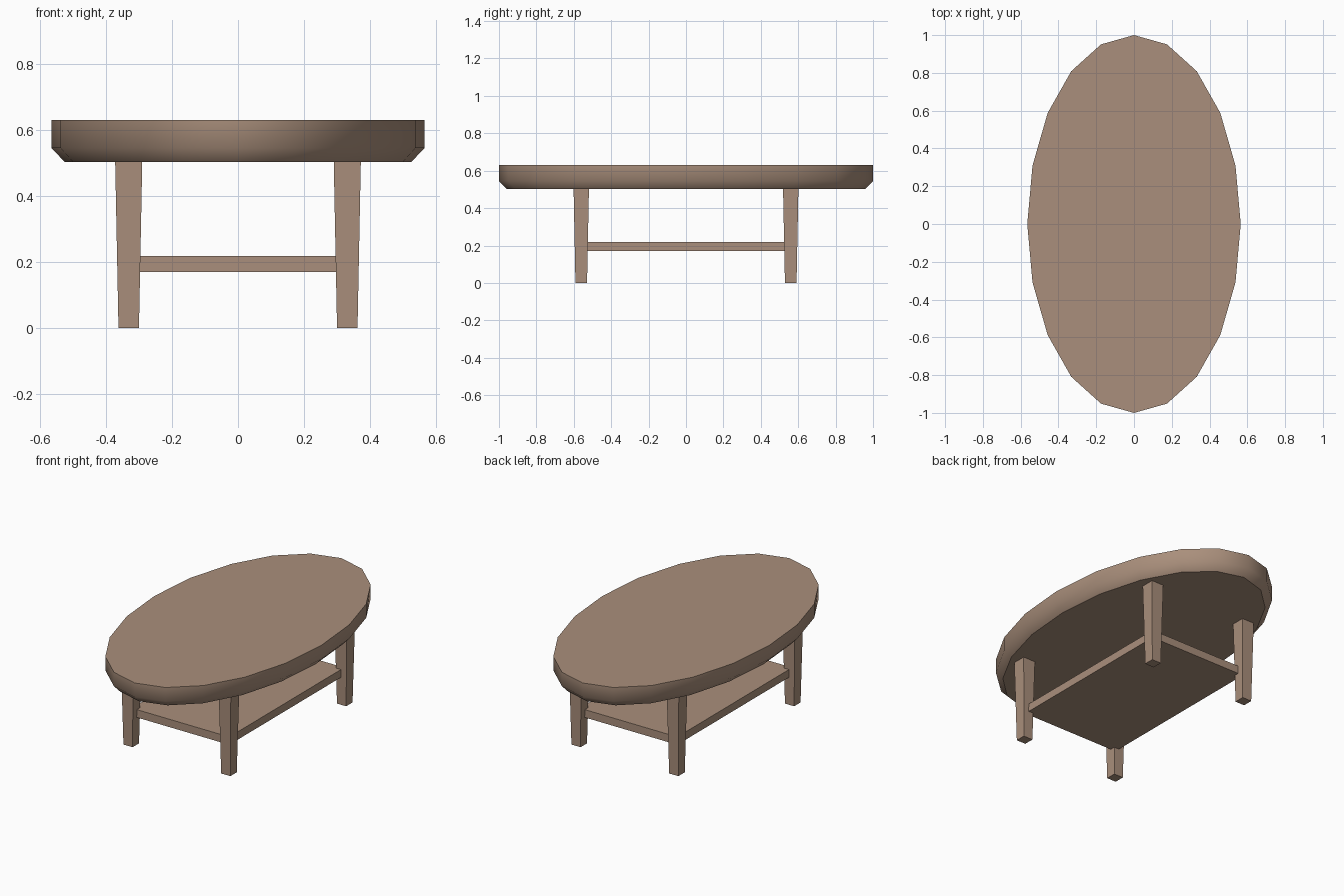
import bpy
import bmesh
from math import cos, sin, pi

cube = bpy.data.objects.get("Cube")
if cube:
    bpy.data.objects.remove(cube, do_unlink=True)

# Single wood colour
wood = bpy.data.materials.new("light_brown_wood")
wood.use_nodes = True
wood.diffuse_color = (0.40, 0.275, 0.20, 1)
wood.node_tree.nodes["Principled BSDF"].inputs["Base Color"].default_value = wood.diffuse_color


def loft(name, rings, smooth_sides=False):
    """Skin a stack of matching rings, bottom to top, and cap both ends."""
    bm = bmesh.new()
    loops = [[bm.verts.new(p) for p in ring] for ring in rings]
    caps = [bm.faces.new(loops[0][::-1]), bm.faces.new(loops[-1])]
    n = len(loops[0])
    for low, high in zip(loops, loops[1:]):
        for i in range(n):
            j = (i + 1) % n
            face = bm.faces.new((low[i], low[j], high[j], high[i]))
            face.smooth = smooth_sides
    # Keep the rims crisp
    for cap in caps:
        for edge in cap.edges:
            edge.smooth = False
    mesh = bpy.data.meshes.new(name)
    bm.to_mesh(mesh)
    bm.free()
    mesh.materials.append(wood)
    obj = bpy.data.objects.new(name, mesh)
    bpy.context.collection.objects.link(obj)
    return obj


def ellipse(rx, ry, z, sides=20):
    return [(rx * cos(2 * pi * i / sides), ry * sin(2 * pi * i / sides), z)
            for i in range(sides)]


def rectangle(x, y, hx, hy, z):
    return [(x + sx * hx, y + sy * hy, z)
            for sx, sy in ((-1, -1), (1, -1), (1, 1), (-1, 1))]


# Oval top with a chamfered underside
loft("table_top", [ellipse(0.525, 0.96, 0.503),
                   ellipse(0.565, 1.0, 0.545),
                   ellipse(0.565, 1.0, 0.63)], smooth_sides=True)

# Four tapered legs
for y_name, sy in (("front", -1), ("back", 1)):
    for x_name, sx in (("left", 1), ("right", -1)):
        x, y = sx * 0.331, sy * 0.56
        loft(f"{y_name}_{x_name}_leg", [rectangle(x, y, 0.031, 0.031, 0),
                                        rectangle(x, y, 0.041, 0.041, 0.503)])

# Lower shelf, let into the legs
loft("lower_shelf", [rectangle(0, 0, 0.33, 0.556, 0.17),
                     rectangle(0, 0, 0.33, 0.556, 0.218)])
